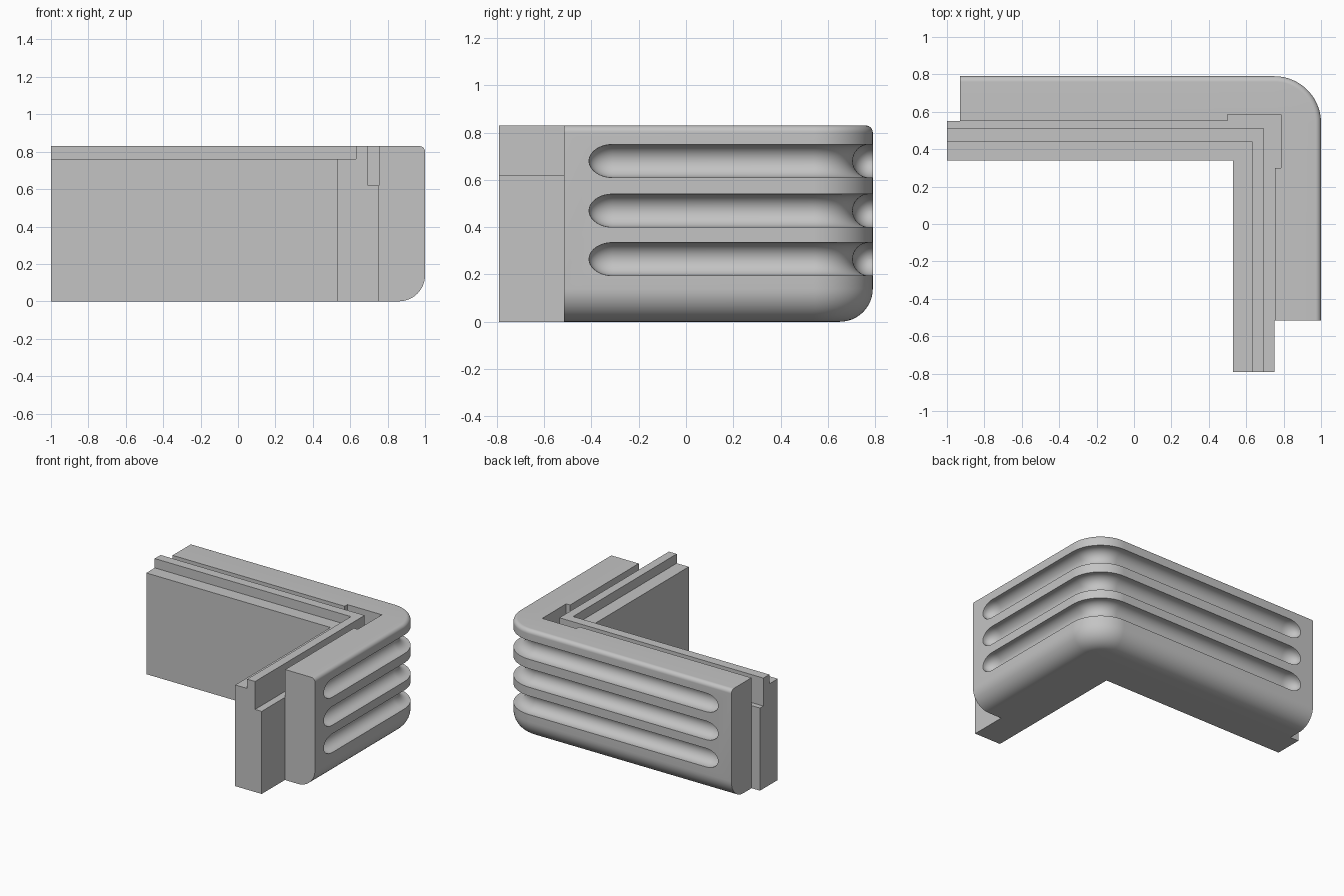
import bpy, bmesh
from math import sin, cos, pi, radians

if "Cube" in bpy.data.objects:
    bpy.data.objects.remove(bpy.data.objects["Cube"])

grey = bpy.data.materials.new("plain_grey")
grey.use_nodes = True
colour = (0.55, 0.55, 0.55, 1)
grey.diffuse_color = colour
grey.node_tree.nodes["Principled BSDF"].inputs["Base Color"].default_value = colour

CX, CY, R, TOP = 0.75, 0.54, 0.25, 0.83   # corner centre, outer radius, height


def finish(name, bm):
    bmesh.ops.remove_doubles(bm, verts=bm.verts, dist=1e-5)
    bmesh.ops.recalc_face_normals(bm, faces=bm.faces)
    mesh = bpy.data.meshes.new(name)
    bm.to_mesh(mesh)
    bm.free()
    mesh.materials.append(grey)
    ob = bpy.data.objects.new(name, mesh)
    bpy.context.collection.objects.link(ob)
    return ob


def l_prism(name, x0, y0, x1, y1, x_end, y_end, z0, z1):
    """L-shaped bar: one leg towards -x, one leg towards -y."""
    bm = bmesh.new()
    outline = [(x_end, y0), (x0, y0), (x0, y_end), (x1, y_end), (x1, y1), (x_end, y1)]
    face = bm.faces.new([bm.verts.new((x, y, z0)) for x, y in outline])
    up = bmesh.ops.extrude_face_region(bm, geom=[face])
    verts = [g for g in up["geom"] if isinstance(g, bmesh.types.BMVert)]
    bmesh.ops.translate(bm, verts=verts, vec=(0, 0, z1 - z0))
    return finish(name, bm)


def sweep(name, profile, x_end, y_end, cap=0, steps=32):
    """Sweep profile(scale) -> [(radius, z)] round the corner, with rounded ends if cap > 0."""
    n = 10 if cap else 0
    taper = [(cap * (1 - sin(i / n * pi / 2)), max(cos(i / n * pi / 2), 0.02))
             for i in range(n, 0, -1)] if cap else []
    taper = [(cap - d, s) for d, s in taper]          # distance beyond the straight part
    stations = [(lambda r, d=d: (x_end + cap - d, CY + r), s) for d, s in taper]
    stations.append((lambda r: (x_end + cap, CY + r), 1))
    for i in range(steps + 1):
        a = pi / 2 * (1 - i / steps)
        stations.append((lambda r, a=a: (CX + r * cos(a), CY + r * sin(a)), 1))
    stations.append((lambda r: (CX + r, y_end + cap), 1))
    stations += [(lambda r, d=d: (CX + r, y_end + cap - d), s) for d, s in reversed(taper)]
    bm = bmesh.new()
    rings = [[bm.verts.new((*place(r), z)) for r, z in profile(s)] for place, s in stations]
    for a, b in zip(rings, rings[1:]):
        for k in range(len(a)):
            j = (k + 1) % len(a)
            bm.faces.new((a[k], a[j], b[j], b[k]))
    bm.faces.new(rings[0])
    bm.faces.new(rings[-1])
    return finish(name, bm)


def combine(target, tool, operation):
    mod = target.modifiers.new(tool.name, "BOOLEAN")
    mod.operation, mod.solver, mod.object = operation, "EXACT", tool
    bpy.context.view_layer.objects.active = target
    bpy.ops.object.modifier_apply(modifier=mod.name)
    bpy.data.objects.remove(tool)


# Outer shell section: large round at the bottom, small round at the top
def shell_section(scale):
    pts = [(0, TOP), (0, 0)]
    for radius, z, start in ((0.14, 0.14, -pi / 2), (0.03, TOP - 0.03, 0)):
        for i in range(13):
            a = start + i / 12 * pi / 2
            pts.append((R - radius + radius * cos(a), z + radius * sin(a)))
    return pts


# Round-bottomed groove section, open towards the outside
def groove_section(z):
    def section(s):
        mid, rad = R - 0.015, 0.07
        arc = [pi / 2 + i / 16 * pi for i in range(17)]
        pts = [(mid + s * rad * cos(a), z + s * rad * sin(a)) for a in arc]
        return [(R + 0.05, z + s * rad)] + pts + [(R + 0.05, z - s * rad)]
    return section


# Outer shell with three grooves wrapped round the corner
corner = sweep("corner_bracket", shell_section, -0.93, -0.515)
for z in (0.265, 0.47, 0.68):
    combine(corner, sweep("groove", groove_section(z), -0.82, -0.41, cap=0.1), "DIFFERENCE")

# Inner wall whose ends stick out as tongues
combine(corner, l_prism("inner_wall", 0.53, 0.34, CX, 0.55, -1, -0.79, 0, TOP), "UNION")

# Lowered inner step, long slot and wider corner recess
cuts = {
    "inner_step": (0.4, 0.2, 0.63, 0.44, -1.1, -0.9, 0.76, 1),
    "slot": (0.695, 0.51, 0.753, 0.552, -1.1, -0.9, 0.62, 1),
    "corner_recess": (0.72, 0.53, 0.785, 0.585, 0.5, 0.3, 0.62, 1),
}
for name, dims in cuts.items():
    combine(corner, l_prism(name, *dims), "DIFFERENCE")

bpy.ops.object.select_all(action="DESELECT")
corner.select_set(True)
bpy.context.view_layer.objects.active = corner
bpy.ops.object.shade_smooth_by_angle(angle=radians(30))
